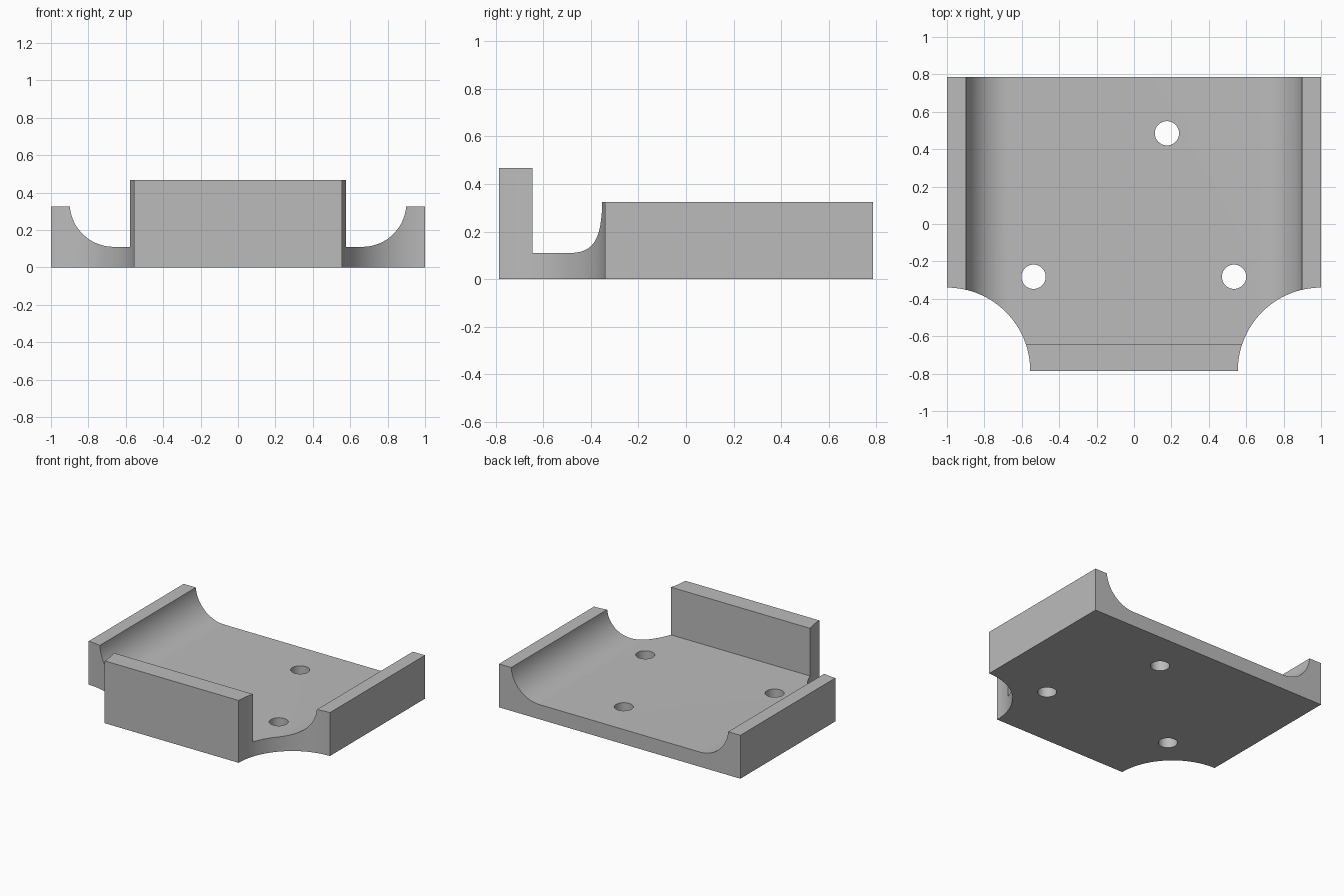
import bpy, bmesh
from math import sin, cos, pi
from mathutils import Matrix, Vector

if "Cube" in bpy.data.objects:
    bpy.data.objects.remove(bpy.data.objects["Cube"], do_unlink=True)

HALF_X, HALF_Y = 1.0, 0.785
WALL_TOP, RIM_TOP, FLOOR = 0.467, 0.325, 0.11
WALL_INNER_Y = -0.645

# Material
grey = bpy.data.materials.new("plain grey")
grey.use_nodes = True
colour = (0.5, 0.5, 0.5, 1)
grey.diffuse_color = colour
grey.node_tree.nodes["Principled BSDF"].inputs["Base Color"].default_value = colour


def prism(name, outline, direction):
    """Extrude a flat outline of points along a direction into a solid."""
    bm = bmesh.new()
    face = bm.faces.new([bm.verts.new(p) for p in outline])
    result = bmesh.ops.extrude_face_region(bm, geom=[face], use_keep_orig=True)
    moved = [v for v in result["geom"] if isinstance(v, bmesh.types.BMVert)]
    bmesh.ops.translate(bm, verts=moved, vec=Vector(direction))
    bmesh.ops.recalc_face_normals(bm, faces=bm.faces)
    mesh = bpy.data.meshes.new(name)
    bm.to_mesh(mesh)
    bm.free()
    mesh.materials.append(grey)
    obj = bpy.data.objects.new(name, mesh)
    bpy.context.collection.objects.link(obj)
    return obj


def cylinder(name, x, y, radius, sides):
    ring = [(x + radius * cos(2 * pi * i / sides),
             y + radius * sin(2 * pi * i / sides), -0.2) for i in range(sides)]
    return prism(name, ring, (0, 0, 1))


# Solid block for the whole tray
tray = prism("mounting_tray",
             [(-HALF_X, -HALF_Y, 0), (HALF_X, -HALF_Y, 0),
              (HALF_X, HALF_Y, 0), (-HALF_X, HALF_Y, 0)],
             (0, 0, WALL_TOP))

# Channel between the side rails, with coved lower corners
radius, centre_x, steps = 0.235, 0.665, 24
cove = [(centre_x + radius * sin(a), FLOOR + radius * (1 - cos(a)))
        for a in (i / steps * 1.486 for i in range(steps + 1))]
cove[-1] = (cove[-1][0], RIM_TOP)
half = cove + [(1.2, RIM_TOP), (1.2, 0.7)]
channel = [(x, WALL_INNER_Y, z) for x, z in half]
channel += [(-x, WALL_INNER_Y, z) for x, z in reversed(half)]
cutters = [prism("channel_cutter", channel, (0, 2, 0))]

# Scooped front corners
for side in (-1, 1):
    cutters.append(cylinder("corner_cutter", side * HALF_X, -HALF_Y, 0.445, 128))

# Three screw holes
for x, y in ((0.176, 0.485), (-0.537, -0.282), (0.535, -0.282)):
    cutters.append(cylinder("screw_hole_cutter", x, y, 0.065, 40))

# Cut everything out of the block
bpy.context.view_layer.objects.active = tray
for cutter in cutters:
    cutter.hide_render = True
    cut = tray.modifiers.new("cut", "BOOLEAN")
    cut.operation = "DIFFERENCE"
    cut.solver = "EXACT"
    cut.object = cutter
    bpy.ops.object.modifier_apply(modifier=cut.name)
    bpy.data.objects.remove(cutter, do_unlink=True)

# Smooth coves and holes, crisp edges elsewhere
bpy.ops.object.select_all(action="DESELECT")
tray.select_set(True)
bpy.ops.object.shade_smooth_by_angle(angle=pi / 6)
